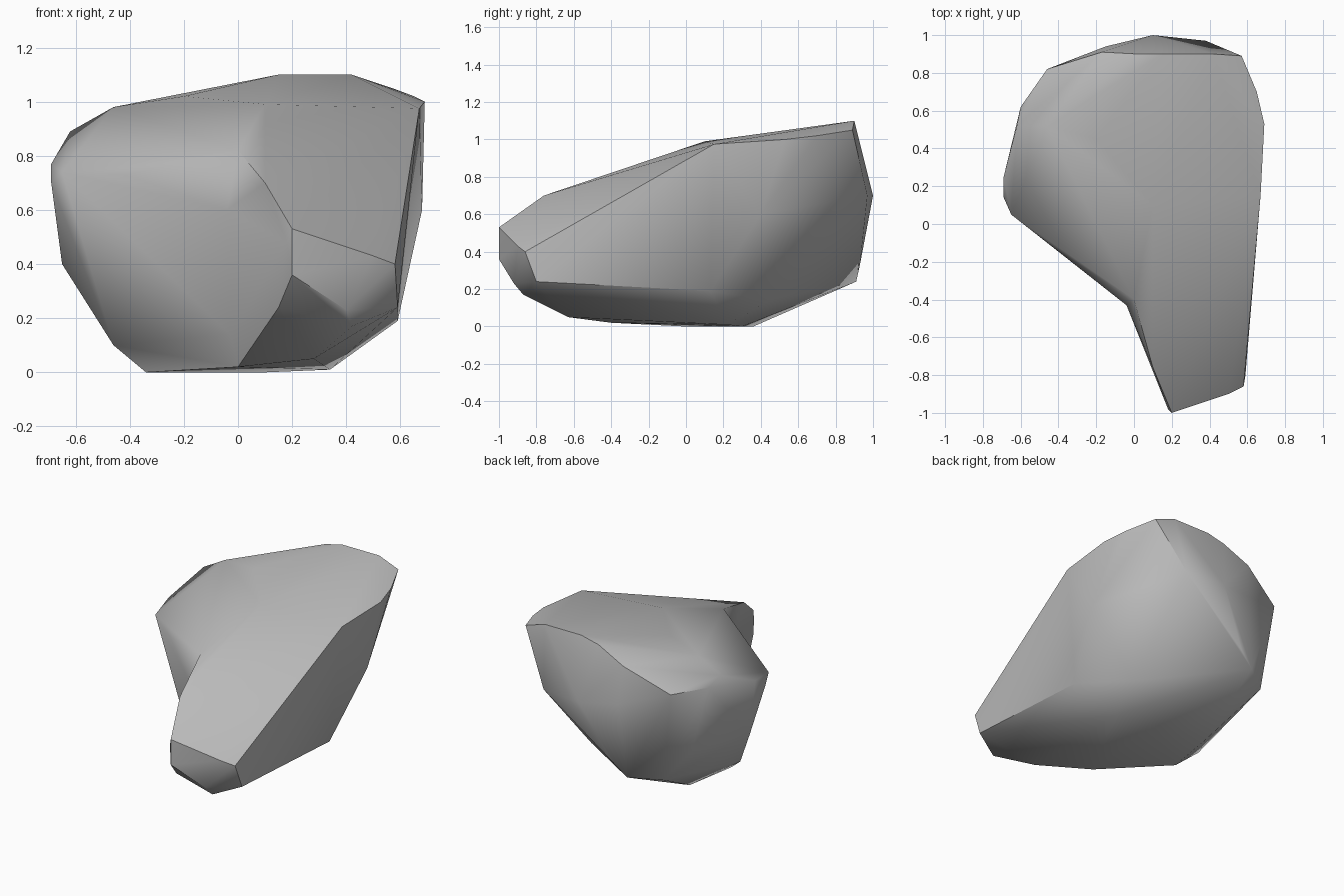
import bpy
import bmesh
from math import radians

cube = bpy.data.objects.get("Cube")
if cube:
    bpy.data.objects.remove(cube, do_unlink=True)

# One plain stone colour
stone = bpy.data.materials.new("stone_grey")
stone.use_nodes = True
colour = (0.5, 0.5, 0.5, 1)
stone.diffuse_color = colour
shader = next(n for n in stone.node_tree.nodes if n.type == "BSDF_PRINCIPLED")
shader.inputs["Base Color"].default_value = colour
shader.inputs["Roughness"].default_value = 0.9


def chiselled_block(name, *corner_groups):
    """Wrap a faceted convex block around groups of corner points."""
    bm = bmesh.new()
    for group in corner_groups:
        for corner in group:
            bm.verts.new(corner)
    result = bmesh.ops.convex_hull(bm, input=bm.verts[:])
    spare = {g for key in ("geom_interior", "geom_unused") for g in result[key]
             if isinstance(g, bmesh.types.BMVert)}
    bmesh.ops.delete(bm, geom=list(spare), context="VERTS")
    bmesh.ops.recalc_face_normals(bm, faces=bm.faces[:])
    mesh = bpy.data.meshes.new(name)
    bm.to_mesh(mesh)
    bm.free()
    mesh.materials.append(stone)
    block = bpy.data.objects.new(name, mesh)
    bpy.context.scene.collection.objects.link(block)
    return block


# Seam corners where the two masses meet: notch, brow and underside
seam = [(-.04, -.43, .6), (-.03, -.42, .14), (0, -.4, .02), (0, -.4, .82),
        (.1, .1, .99), (.67, .15, .975), (.34, .22, .01), (.59, .13, .19)]

# Broad rear mass: footing, belly, shoulder and sloping crown
footing = [(-.34, 0, 0), (-.28, .36, 0), (.1, .3, 0), (-.46, .08, .1)]
belly = [(-.65, .25, .4), (-.5, .65, .4), (-.38, .78, .22), (-.2, .91, .24),
         (-.1, .93, .33), (.39, .45, .14), (.25, .7, .32)]
shoulder = [(-.69, .14, .7), (-.69, .25, .77), (-.65, .05, .74),
            (-.42, -.13, .73), (-.6, .62, .84), (-.62, .52, .89),
            (-.46, .82, .83), (-.15, .94, .73), (.1, 1, .7), (.38, .97, .7),
            (.68, .4, .6)]
crown = [(-.46, .52, .98), (-.2, .45, 1.02), (-.17, .91, .98), (.02, .9, 1.07),
         (.15, .9, 1.1), (.42, .9, 1.1), (.57, .89, 1.05), (.69, .53, 1),
         (.65, .7, 1.02)]
rock = chiselled_block("rock", seam, footing, belly, shoulder, crown)

# Tapering snout that juts forward past the rear mass
tip = [(.2, -1, .53), (.2, -1, .36), (.18, -.98, .48), (.5, -.9, .43),
       (.58, -.86, .4), (.59, -.8, .24), (.42, -.87, .17), (.4, -.92, .23),
       (.15, -.87, .24)]
snout_edges = [(.1, -.76, .7), (.1, -.75, .66), (.28, -.63, .05)]
snout = chiselled_block("snout", seam, tip, snout_edges)

# Fuse both masses into a single stone
fuse = rock.modifiers.new("fuse", "BOOLEAN")
fuse.operation = "UNION"
fuse.solver = "EXACT"
fuse.object = snout
graph = bpy.context.evaluated_depsgraph_get()
fused = bpy.data.meshes.new_from_object(rock.evaluated_get(graph))
rock.modifiers.clear()
rock.data = fused
bpy.data.objects.remove(snout, do_unlink=True)

# Clean slivers along the seam
bm = bmesh.new()
bm.from_mesh(fused)
bmesh.ops.remove_doubles(bm, verts=bm.verts[:], dist=0.02)
bmesh.ops.dissolve_degenerate(bm, edges=bm.edges[:], dist=0.005)
bmesh.ops.triangulate(bm, faces=bm.faces[:])
bmesh.ops.recalc_face_normals(bm, faces=bm.faces[:])
bm.to_mesh(fused)
bm.free()

# Soft worn facets with only the hardest creases kept sharp
bpy.ops.object.select_all(action="DESELECT")
rock.select_set(True)
bpy.context.view_layer.objects.active = rock
bpy.ops.object.shade_smooth_by_angle(angle=radians(45))
